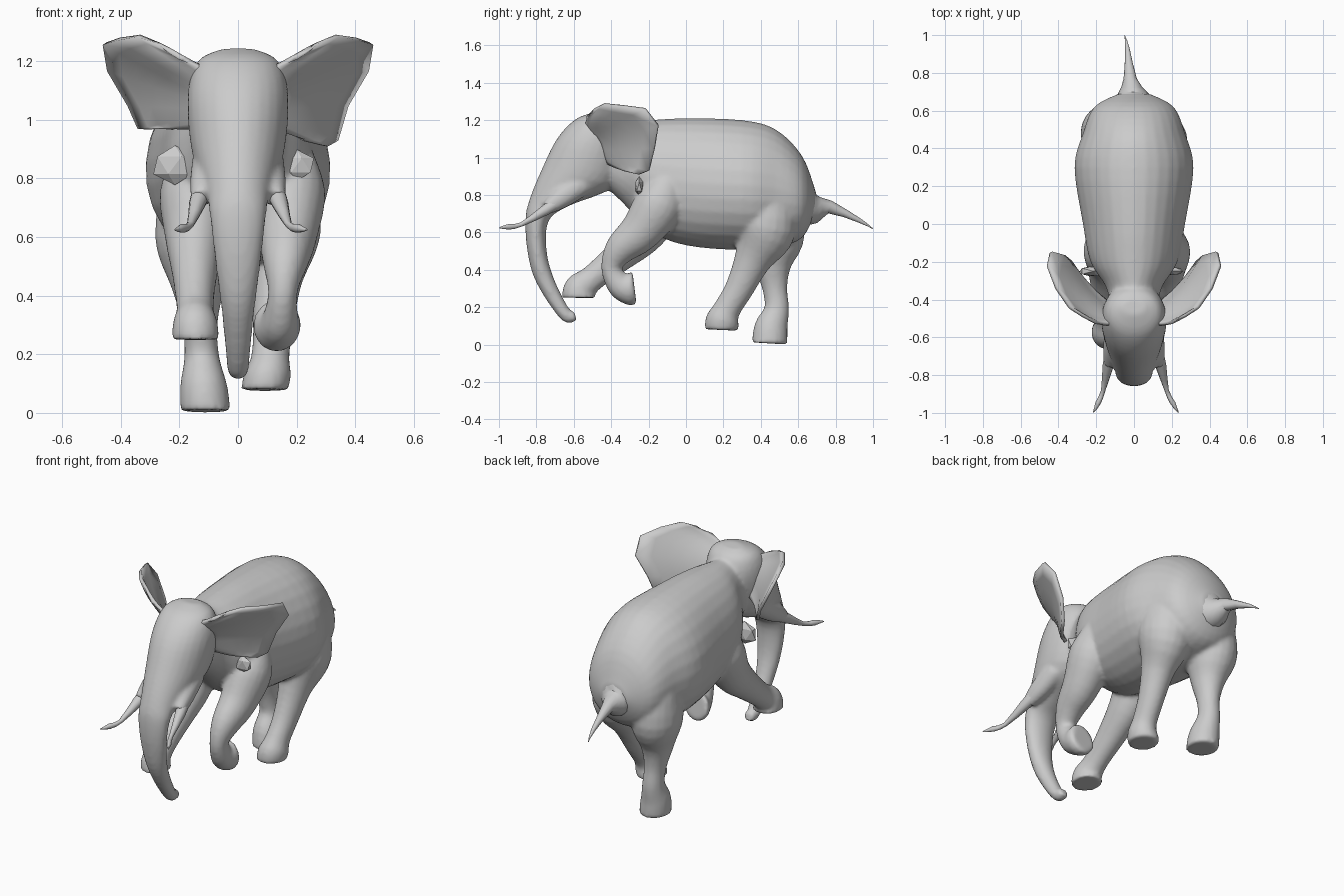
import bpy, bmesh, math
from mathutils import Vector

if "Cube" in bpy.data.objects:
    bpy.data.objects.remove(bpy.data.objects["Cube"])


def finish(name, bm, angle=40):
    bmesh.ops.recalc_face_normals(bm, faces=bm.faces)
    me = bpy.data.meshes.new(name)
    bm.to_mesh(me)
    bm.free()
    ob = bpy.data.objects.new(name, me)
    bpy.context.collection.objects.link(ob)
    bpy.ops.object.select_all(action='DESELECT')
    ob.select_set(True)
    bpy.context.view_layer.objects.active = ob
    bpy.ops.object.shade_smooth_by_angle(angle=math.radians(angle))
    return ob


def spline(points, steps):
    p = [Vector(q) for q in points]
    out = []
    for i in range(len(p) - 1):
        a, b, c, d = p[max(i - 1, 0)], p[i], p[i + 1], p[min(i + 2, len(p) - 1)]
        for s in range(steps):
            t = s / steps
            out.append(0.5 * (2 * b + (c - a) * t + (2 * a - 5 * b + 4 * c - d) * t * t
                              + (3 * b - a - 3 * c + d) * t ** 3))
    return out + [p[-1]]


def skin_rings(bm, rings, n, pear=0):
    """Each ring: centre, half-depth vector in side view, half width across x."""
    loops = []
    for c, half, w in rings:
        angles = [2 * math.pi * k / n for k in range(n)]
        loops.append([bm.verts.new(c + half * math.sin(a)
                                   + Vector((w * math.cos(a) * (1 - pear * math.sin(a)), 0, 0)))
                      for a in angles])
    for p, q in zip(loops, loops[1:]):
        for k in range(n):
            bm.faces.new((p[k], p[(k + 1) % n], q[(k + 1) % n], q[k]))
    bm.faces.new(loops[0])
    bm.faces.new(loops[-1][::-1])


def loft(bm, sections, n=28, steps=4, pear=0):
    """Sections are (half width, y1, z1, y2, z2): the two edges seen from the side."""
    rings = []
    for w, y1, z1, y2, z2 in spline(sections, steps):
        a, b = Vector((0, y1, z1)), Vector((0, y2, z2))
        rings.append(((a + b) / 2, (b - a) / 2, w))
    skin_rings(bm, rings, n, pear)


def tube(bm, path, x0, x1, squash=.9, n=20, steps=4):
    """Path is (y, z, radius); x runs evenly from x0 to x1."""
    fine = spline(path, steps)
    rings = []
    for i, (y, z, r) in enumerate(fine):
        d = fine[min(i + 1, len(fine) - 1)] - fine[max(i - 1, 0)]
        normal = Vector((0, -d[1], d[0])).normalized()
        x = x0 + (x1 - x0) * i / (len(fine) - 1)
        rings.append((Vector((x, y, z)), normal * r, r * squash))
    skin_rings(bm, rings, n)


skin = bmesh.new()

# torso, neck to rump: y, belly, back, half width
TORSO = [(-.45, .86, 1.19, .12), (-.33, .75, 1.19, .15), (-.20, .61, 1.2, .23),
         (.0, .53, 1.21, .27), (.3, .505, 1.2, .315), (.48, .52, 1.15, .27),
         (.62, .57, 1.01, .21), (.69, .70, .83, .08)]
loft(skin, [(w, y, lo, y, hi) for y, lo, hi, w in TORSO], pear=.07)

# head and trunk in one sweep
HEAD = [(.06, -.48, 1.245, -.40, 1.235), (.14, -.59, 1.205, -.34, 1.19),
        (.172, -.69, 1.10, -.31, 1.06), (.158, -.77, .94, -.38, .85),
        (.11, -.835, .78, -.63, .74), (.095, -.858, .67, -.735, .66),
        (.076, -.848, .5, -.745, .5), (.055, -.80, .33, -.705, .35),
        (.038, -.665, .13, -.63, .20), (.033, -.585, .125, -.595, .175)]
loft(skin, HEAD)

# cheek bulges holding the tusks
for s in (-1, 1):
    tube(skin, [(-.55, .87, .07), (-.66, .79, .06), (-.74, .73, .037)], s * .09, s * .13)

# front left leg, reaching forward
tube(skin, [(-.08, .92, .06), (-.13, .76, .13), (-.22, .60, .112), (-.36, .47, .085),
            (-.5, .355, .07), (-.565, .30, .086), (-.573, .25, .09)], -.15, -.145)
# front right leg, lifted and folded
tube(skin, [(-.08, .92, .06), (-.14, .76, .13), (-.24, .61, .112), (-.35, .51, .085),
            (-.398, .41, .056), (-.355, .32, .07), (-.30, .30, .09), (-.275, .30, .083)], .19, .125)
# rear right leg, stepping
tube(skin, [(.44, .85, .12), (.43, .62, .16), (.355, .45, .10), (.285, .30, .077),
            (.22, .19, .073), (.195, .13, .09), (.19, .078, .09)], .15, .09)
# rear left leg, planted
tube(skin, [(.47, .84, .12), (.48, .59, .155), (.465, .425, .10), (.475, .30, .067),
            (.485, .19, .067), (.455, .09, .09), (.447, .006, .095)], -.15, -.11)

body = finish("body_head_and_legs", skin)
remesh = body.modifiers.new("blend", 'REMESH')
remesh.mode = 'VOXEL'
remesh.voxel_size = 0.012
remesh.use_smooth_shade = True
smooth = body.modifiers.new("soften", 'SMOOTH')
smooth.factor, smooth.iterations = 0.5, 5

# ears: cupped sheets from a root line on the head to a polygonal rim
RIM = [(.20, -.53, 1.215), (.27, -.485, 1.262), (.34, -.44, 1.287), (.41, -.34, 1.275),
       (.455, -.22, 1.26), (.44, -.15, 1.17), (.37, -.17, 1.05), (.335, -.20, .93),
       (.30, -.25, .91), (.23, -.34, .93)]


def ear(name, side, lowest, rows=6):
    bm = bmesh.new()
    top, bottom = Vector((.12, -.53, 1.18)), Vector((.13, -.42, .97))
    grid = []
    for i, p in enumerate(RIM):
        u = i / (len(RIM) - 1)
        root = top.lerp(bottom, u)
        rim = Vector((p[0], p[1], max(p[2], lowest)))
        line = []
        for r in range(rows + 1):
            v = root.lerp(rim, r / rows)
            v.y -= .04 * math.sin(math.pi * r / rows) * math.sin(math.pi * u)
            line.append(bm.verts.new((side * v.x, v.y, v.z)))
        grid.append(line)
    for a, b in zip(grid, grid[1:]):
        for r in range(rows):
            bm.faces.new((a[r], a[r + 1], b[r + 1], b[r]))
    ob = finish(name, bm)
    mod = ob.modifiers.new("thickness", 'SOLIDIFY')
    mod.thickness, mod.offset = .018, 0


ear("right_ear", 1, .90)
ear("left_ear", -1, .97)

# tusks: thin shafts with a small flared tip
TUSK = [(-.65, .785, .036), (-.75, .72, .03), (-.88, .642, .012), (-.945, .63, .016), (-.998, .625, .003)]
for name, s, tip in (("right_tusk", 1, .235), ("left_tusk", -1, .215)):
    bm = bmesh.new()
    tube(bm, TUSK, s * .11, s * tip, 1, n=10, steps=2)
    finish(name, bm)

# tail: broad root tapering to a point
bm = bmesh.new()
tube(bm, [(.64, .74, .12), (.70, .725, .075), (.77, .735, .035), (.93, .662, .012), (.998, .62, .002)],
     .01, -.05, 1, n=12, steps=2)
finish("tail", bm)

# angular skin folds behind the jaw: flattened, coarse balls
for name, s, size in (("right_neck_fold", 1, .06), ("left_neck_fold", -1, .075)):
    bm = bmesh.new()
    bmesh.ops.create_icosphere(bm, subdivisions=1, radius=size)
    bmesh.ops.scale(bm, vec=(1.1, .4, .9), verts=bm.verts)
    bmesh.ops.translate(bm, vec=(s * (.14 + size), -.25, .845), verts=bm.verts)
    finish(name, bm, 15)
